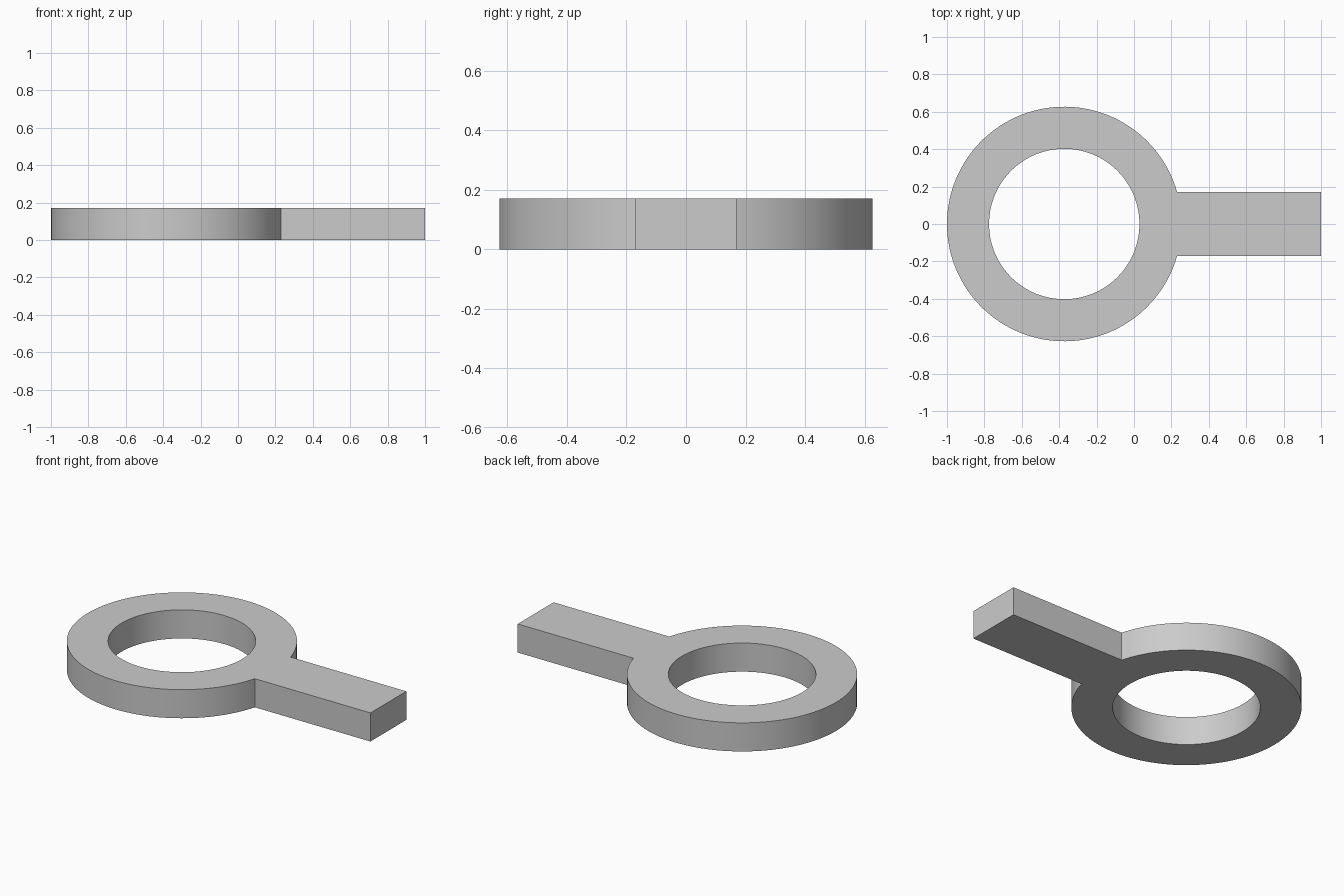
import bpy, bmesh
from math import asin, cos, sin, pi, radians

cube = bpy.data.objects.get("Cube")
if cube:
    bpy.data.objects.remove(cube, do_unlink=True)

CENTRE_X, OUTER, INNER = -0.373, 0.627, 0.402
HALF_WIDTH, THICKNESS = 0.17, 0.172
RIM_STEPS, JOINT_STEPS = 116, 12

# Flat grey finish
grey = bpy.data.materials.new("grey")
grey.use_nodes = True
colour = (0.6, 0.6, 0.6, 1)
grey.diffuse_color = colour
grey.node_tree.nodes["Principled BSDF"].inputs["Base Color"].default_value = colour

# Angles round the ring: the joint with the tab first, then the open rim
half = asin(HALF_WIDTH / OUTER)
angles = [-half + 2 * half * i / JOINT_STEPS for i in range(JOINT_STEPS)]
angles += [half + (2 * pi - 2 * half) * i / RIM_STEPS for i in range(RIM_STEPS)]

bm = bmesh.new()


def circle(radius):
    return [bm.verts.new((CENTRE_X + radius * cos(a), radius * sin(a), 0)) for a in angles]


# Ring outline
outer, inner = circle(OUTER), circle(INNER)
count = len(angles)
for i in range(count):
    j = (i + 1) % count
    bm.faces.new((inner[i], outer[i], outer[j], inner[j]))

# Tab outline, sharing the joint arc with the ring
ends = [bm.verts.new((1, y, 0)) for y in (-HALF_WIDTH, HALF_WIDTH)]
bm.faces.new(ends + outer[JOINT_STEPS::-1])

# Thicken the outline into one solid
base = list(bm.faces)
result = bmesh.ops.extrude_face_region(bm, geom=base, use_keep_orig=True)
top = [v for v in result["geom"] if isinstance(v, bmesh.types.BMVert)]
bmesh.ops.translate(bm, verts=top, vec=(0, 0, THICKNESS))
bmesh.ops.recalc_face_normals(bm, faces=bm.faces)

mesh = bpy.data.meshes.new("ring_with_tab")
bm.to_mesh(mesh)
bm.free()
mesh.materials.append(grey)
ring = bpy.data.objects.new("ring_with_tab", mesh)
bpy.context.collection.objects.link(ring)

# Smooth round walls, sharp rims and corners
bpy.ops.object.select_all(action="DESELECT")
ring.select_set(True)
bpy.context.view_layer.objects.active = ring
bpy.ops.object.shade_smooth_by_angle(angle=radians(30))
